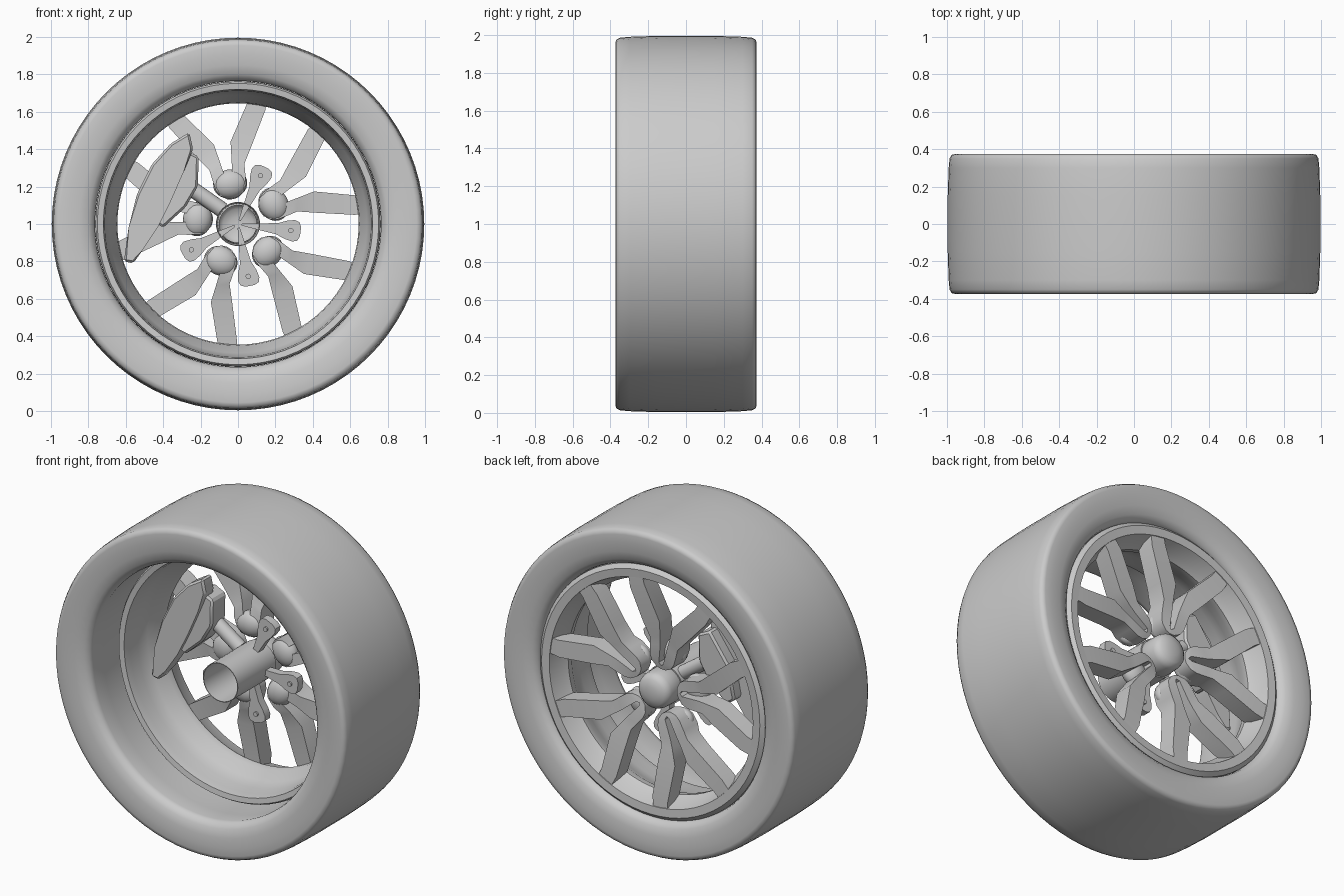
import bpy, bmesh
from math import sin, cos, pi, radians
from mathutils import Vector, Matrix

if "Cube" in bpy.data.objects:
    bpy.data.objects.remove(bpy.data.objects["Cube"])

CZ = 1.0  # axle height; the wheel axis runs along y


def finish(name, bm, angle=35):
    bmesh.ops.recalc_face_normals(bm, faces=bm.faces)
    me = bpy.data.meshes.new(name)
    bm.to_mesh(me)
    bm.free()
    ob = bpy.data.objects.new(name, me)
    bpy.context.collection.objects.link(ob)
    bpy.ops.object.select_all(action='DESELECT')
    ob.select_set(True)
    bpy.context.view_layer.objects.active = ob
    bpy.ops.object.shade_smooth_by_angle(angle=radians(angle))
    return ob


def place(u, v, y, ang):
    """Radial u, sideways v and depth y, turned to an angle round the axle."""
    a = radians(ang)
    return Vector((u * cos(a) + v * sin(a), y, CZ + u * sin(a) - v * cos(a)))


def lathe(name, profile, n=72, closed=True, angle=35):
    """Revolve (radius, y) points round the axle."""
    bm = bmesh.new()
    rings = [[bm.verts.new(place(r, 0, y, 360 * i / n)) for i in range(n)] for r, y in profile]
    for k in range(len(rings) if closed else len(rings) - 1):
        a, b = rings[k], rings[(k + 1) % len(rings)]
        for i in range(n):
            j = (i + 1) % n
            bm.faces.new((a[i], a[j], b[j], b[i]))
    if not closed:
        bm.faces.new(rings[-1])
    return finish(name, bm, angle)


def prism(bm, pts, y0, y1, ang=0):
    """Extrude a flat outline along y."""
    a = [bm.verts.new(place(u, v, y0, ang)) for u, v in pts]
    b = [bm.verts.new(place(u, v, y1, ang)) for u, v in pts]
    bm.faces.new(a)
    bm.faces.new(b[::-1])
    for i in range(len(pts)):
        j = (i + 1) % len(pts)
        bm.faces.new((a[i], b[i], b[j], a[j]))


def rod(bm, p, q, r, n=20):
    p, q = Vector(p), Vector(q)
    d = q - p
    m = Matrix.Translation((p + q) / 2) @ d.to_track_quat('Z', 'Y').to_matrix().to_4x4()
    bmesh.ops.create_cone(bm, cap_ends=True, segments=n, radius1=r, radius2=r, depth=d.length, matrix=m)


# Tyre: square-shouldered tread, sidewalls rolling into the opening
half = [(0.775, 0.20), (0.765, 0.31), (0.772, 0.335), (0.80, 0.357), (0.85, 0.37), (0.91, 0.374),
        (0.955, 0.374), (0.975, 0.37), (0.986, 0.35), (0.991, 0.30), (0.996, 0.15)]
lathe("tyre", half + [(r, -y) for r, y in reversed(half)], 80, angle=50)

# Rim: stepped barrel flaring out to a thin outer face ring
lathe("rim", [(0.762, -0.065), (0.752, -0.08), (0.72, -0.075), (0.712, -0.03), (0.708, 0.04), (0.69, 0.11),
              (0.65, 0.18), (0.645, 0.22), (0.668, 0.26), (0.69, 0.338), (0.74, 0.342), (0.764, 0.32)])

# Five forked spokes: (inner u, inner v, outer u, outer v, back y, front y)
fork = [(0.135, 0.000, 0.140, 0.030, 0.280, 0.19),
        (0.160, 0.000, 0.165, 0.065, 0.285, 0.17),
        (0.175, 0.015, 0.200, 0.082, 0.290, 0.16),
        (0.290, 0.024, 0.260, 0.090, 0.295, 0.16),
        (0.345, 0.032, 0.310, 0.095, 0.300, 0.18),
        (0.440, 0.045, 0.390, 0.147, 0.315, 0.20),
        (0.630, 0.175, 0.570, 0.260, 0.332, 0.22),
        (0.690, 0.200, 0.650, 0.288, 0.335, 0.225)]
bm = bmesh.new()
for k in range(5):
    ang = 101 + 72 * k
    for s in (1, -1):
        secs = []
        for ui, vi, uo, vo, yb, yf in fork:
            secs.append([bm.verts.new(place(u, s * v, y, ang))
                         for u, v, y in ((ui, vi, yb), (uo, vo, yb), (uo, vo, yf), (ui, vi, yf))])
        for a, b in zip(secs, secs[1:]):
            for i in range(4):
                j = (i + 1) % 4
                bm.faces.new((a[i], a[j], b[j], b[i]))
        bm.faces.new(secs[0])
        bm.faces.new(secs[-1][::-1])
    # shallow rounded foot closing the inside of the fork
    m = (Matrix.Translation(place(0.218, 0, 0.19, ang)) @ Matrix.Rotation(-radians(ang), 4, 'Y')
         @ Matrix.Diagonal((0.078, 0.055, 0.092, 1)))
    bmesh.ops.create_uvsphere(bm, u_segments=20, v_segments=12, radius=1, matrix=m)
finish("spokes", bm)

# Axle tube open on the inside, with a domed cap outside
lathe("axle_tube", [(0.110, 0.10), (0.114, -0.17), (0.118, -0.17), (0.118, 0.20), (0.108, 0.20)], 32)
lathe("hub_cap", [(0.10, 0.15), (0.112, 0.17), (0.108, 0.29), (0.10, 0.315), (0.08, 0.332),
                  (0.04, 0.343), (0.01, 0.345)], 32, closed=False)

# Lug arms fanning out between the spokes; the caliper strut takes the fifth gap
bm = bmesh.new()
side = [(0.02, 0.006), (0.21, 0.030), (0.26, 0.050), (0.30, 0.058), (0.325, 0.05), (0.337, 0.025)]
for k in (0, 2, 3, 4):
    ang = 65 + 72 * k
    prism(bm, side + [(u, -v) for u, v in reversed(side)], 0.10, 0.15, ang)
    rod(bm, place(0.285, 0, 0.09, ang), place(0.285, 0, 0.16, ang), 0.014, 12)
finish("lug_arms", bm)

# Brake caliper: crescent body, thick inner pad and strut to the hub (outlines are x, z above axle)
body = [(-0.26, 0.49), (-0.36, 0.43), (-0.46, 0.32), (-0.54, 0.16), (-0.585, -0.02), (-0.61, -0.20),
        (-0.56, -0.21), (-0.51, -0.14), (-0.43, -0.02), (-0.36, 0.12), (-0.29, 0.28), (-0.24, 0.40)]
pad = [(-0.29, 0.40), (-0.21, 0.36), (-0.215, 0.20), (-0.28, 0.09), (-0.40, -0.02), (-0.46, 0.02), (-0.42, 0.22)]
for name, pts, y0, y1 in (("caliper_body", body, 0.025, 0.12), ("caliper_pad", pad, 0.05, 0.19)):
    bm = bmesh.new()
    prism(bm, [(x, -z) for x, z in pts], y0, y1)
    bmesh.ops.bevel(bm, geom=bm.edges[:], offset=0.012, segments=1, affect='EDGES')
    finish(name, bm, 30)
bm = bmesh.new()
rod(bm, place(0.11, 0, 0.14, 138), place(0.36, 0, 0.14, 143), 0.042)
finish("caliper_strut", bm)
